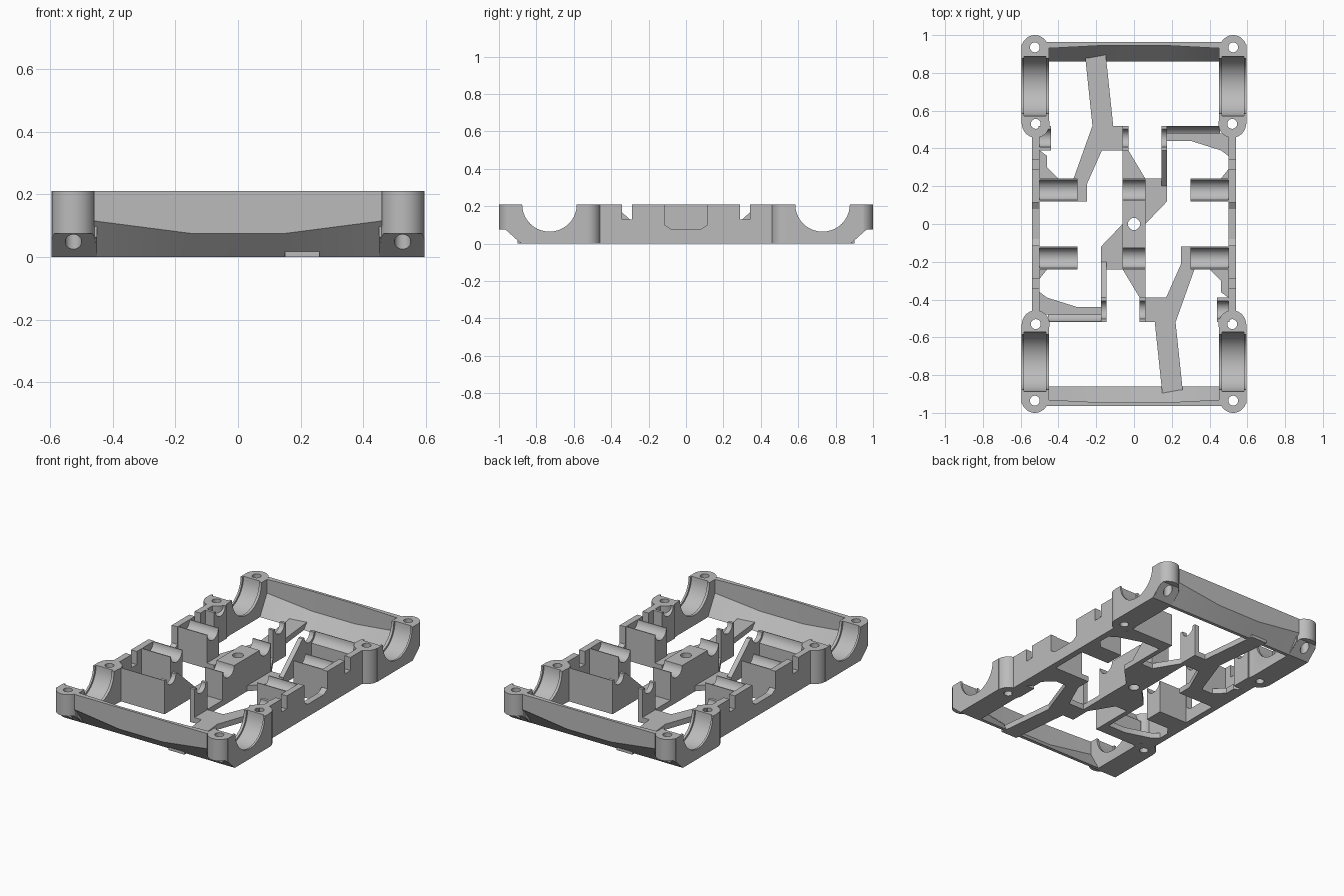
import bpy
import bmesh
from math import cos, sin, pi, radians
from mathutils import Matrix

cube = bpy.data.objects.get("Cube")
if cube:
    bpy.data.objects.remove(cube)

grey = bpy.data.materials.new("plain grey")
grey.use_nodes = True
grey.diffuse_color = (0.5, 0.5, 0.5, 1)
grey.node_tree.nodes["Principled BSDF"].inputs["Base Color"].default_value = grey.diffuse_color

TOP = 0.21
FLOOR = 0.035


def loft(name, sections):
    """Skin a row of equal closed sections into a capped solid."""
    bm = bmesh.new()
    rings = [[bm.verts.new(p) for p in s] for s in sections]
    n = len(rings[0])
    for a, b in zip(rings, rings[1:]):
        for i in range(n):
            j = (i + 1) % n
            bm.faces.new((a[i], a[j], b[j], b[i]))
    bm.faces.new(rings[0][::-1])
    bm.faces.new(rings[-1])
    bmesh.ops.recalc_face_normals(bm, faces=bm.faces)
    mesh = bpy.data.meshes.new(name)
    bm.to_mesh(mesh)
    bm.free()
    mesh.materials.append(grey)
    obj = bpy.data.objects.new(name, mesh)
    bpy.context.collection.objects.link(obj)
    return obj


def prism(name, pts, axis, lo, hi):
    """Extrude a flat outline along x (outline in y, z) or z (outline in x, y)."""
    if axis == "x":
        return loft(name, [[(t, a, b) for a, b in pts] for t in (lo, hi)])
    return loft(name, [[(a, b, t) for a, b in pts] for t in (lo, hi)])


def circle(a, b, r, n=40):
    return [(a + r * cos(2 * pi * i / n), b + r * sin(2 * pi * i / n)) for i in range(n)]


def box(name, x0, x1, y0, y1, z0=0.0, z1=TOP):
    return prism(name, [(x0, y0), (x1, y0), (x1, y1), (x0, y1)], "z", z0, z1)


def combine(obj, others, mode="DIFFERENCE"):
    """Apply booleans and discard the helper shapes."""
    for other in others:
        other.hide_render = True
        mod = obj.modifiers.new("bool", "BOOLEAN")
        mod.operation = mode
        mod.solver = "EXACT"
        mod.object = other
    bpy.context.view_layer.update()
    graph = bpy.context.evaluated_depsgraph_get()
    mesh = bpy.data.meshes.new_from_object(obj.evaluated_get(graph))
    obj.modifiers.clear()
    obj.data = mesh
    for other in others:
        bpy.data.objects.remove(other)
    return obj


def copy(obj, sx, sy):
    """Mirrored or half-turned copy."""
    mesh = obj.data.copy()
    mesh.transform(Matrix.Diagonal((sx, sy, 1, 1)))
    if sx * sy < 0:
        mesh.flip_normals()
    new = bpy.data.objects.new(obj.name + "_copy", mesh)
    bpy.context.collection.objects.link(new)
    return new


def groove(y, r):
    return prism("groove", circle(y, TOP, r), "x", -0.7, 0.7)


turned = []

# Corner bearing block with two screw bosses
corner = box("corner_block", 0.45, 0.595, 0.53, 0.95)
bevel = [(0.86, -0.01), (0.87, -0.01), (1.1, 0.2), (1.1, -0.01)]
combine(corner, [prism("slant", bevel, "x", 0.3, 0.7)])
end_boss = prism("boss", circle(0.525, 0.93, 0.07), "z", 0, TOP)
under = [(0.87, -0.01), (0.965, 0.075), (1.1, 0.075), (1.1, -0.01)]
combine(end_boss, [prism("slant", under, "x", 0.3, 0.7)])
mid_boss = prism("boss", circle(0.52, 0.53, 0.073), "z", 0, TOP)
combine(corner, [end_boss, mid_boss], "UNION")
combine(corner, [
    groove(0.73, 0.146),
    prism("bearing_seat", circle(0.73, TOP, 0.158), "x", 0.467, 0.583),
    prism("hole", circle(0.525, 0.935, 0.026), "z", -0.1, 0.4),
    prism("hole", circle(0.52, 0.53, 0.026), "z", -0.1, 0.4),
])
for sx, sy in ((-1, 1), (1, -1), (-1, -1)):
    copy(corner, sx, sy)

# End wall: upright face with a slanted lower lip
wall = []
for x, bend, inner in ((-0.46, 0.115, 0.93), (-0.15, 0.075, 0.946),
                       (0.15, 0.075, 0.946), (0.46, 0.115, 0.93)):
    wall.append([(x, 0.88, 0), (x, 0.963, bend), (x, 0.963, TOP),
                 (x, inner, TOP), (x, inner, bend + 0.01), (x, 0.86, 0)])
turned.append(loft("end_wall", wall))

# Side rail with middle window and two slots
rail = box("side_rail", 0.5, 0.54, -0.5, 0.5)
window = [(-0.115, 0.3), (-0.115, 0.1), (-0.08, 0.078),
          (0.08, 0.078), (0.115, 0.1), (0.115, 0.3)]
combine(rail, [prism("window", window, "x", 0.4, 0.6)]
        + [box("slot", 0.4, 0.6, y - 0.027, y + 0.027, 0.128, 0.3) for y in (-0.315, 0.315)])
turned.append(rail)

# Floor webs
turned.append(prism("long_floor_arm", [
    (-0.26, 0.9), (-0.15, 0.9), (-0.11, 0.52), (-0.03, 0.52), (-0.03, 0.39),
    (0.06, 0.24), (-0.06, 0.24), (-0.06, 0.39), (-0.17, 0.39), (-0.25, 0.21),
    (-0.25, 0.12), (-0.52, 0.12), (-0.52, 0.4), (-0.5, 0.39), (-0.46, 0.36),
    (-0.46, 0.3), (-0.4, 0.24), (-0.32, 0.24), (-0.22, 0.52)], "z", 0, FLOOR))
turned.append(prism("side_floor", [
    (0.18, 0.44), (0.3, 0.44), (0.46, 0.39), (0.5, 0.36), (0.5, 0.29),
    (0.46, 0.24), (0.3, 0.24), (0.3, 0.12), (0.52, 0.12), (0.52, 0.48),
    (0.15, 0.48), (0.15, 0.44)], "z", 0, FLOOR))
turned.append(prism("centre_wing", [
    (0.05, 0.24), (0.175, 0.24), (0.175, 0.12), (0.06, 0), (0.05, 0)], "z", 0, FLOOR))

# Axle saddles along the inner line
for name, x0, x1 in (("wide_saddle", -0.505, -0.3), ("outer_saddle", 0.3, 0.505)):
    turned.append(combine(box(name, x0, x1, 0.12, 0.24), [groove(0.18, 0.054)]))

# Axle posts along the outer line
for name, x0, x1 in (("rail_post", -0.505, -0.44), ("arm_post", -0.062, -0.03)):
    turned.append(combine(box(name, x0, x1, 0.39, 0.52), [groove(0.455, 0.047)]))

# Cross wall with hollowed top, and ramped partition
turned.append(combine(box("cross_wall", 0.15, 0.455, 0.478, 0.52), [groove(0.45, 0.066)]))
ramp = [(0.2, 0), (0.52, 0), (0.52, TOP), (0.39, TOP), (0.2, 0.04)]
turned.append(combine(prism("ramped_partition", ramp, "x", 0.145, 0.175),
                      [groove(0.455, 0.047)]))

for part in turned:
    copy(part, -1, -1)

# Centre column with saddles and screw hole
centre = box("centre_column", -0.062, 0.062, -0.24, 0.24)
combine(centre, [groove(0.18, 0.054), groove(-0.18, 0.054),
                 prism("hole", circle(0, 0, 0.032), "z", -0.1, 0.4)])

# Smooth the round surfaces, keep the edges crisp
for obj in bpy.context.collection.objects:
    if obj.type == "MESH" and grey.name in obj.data.materials:
        obj.data.shade_smooth()
        obj.data.set_sharp_from_angle(angle=radians(25))
